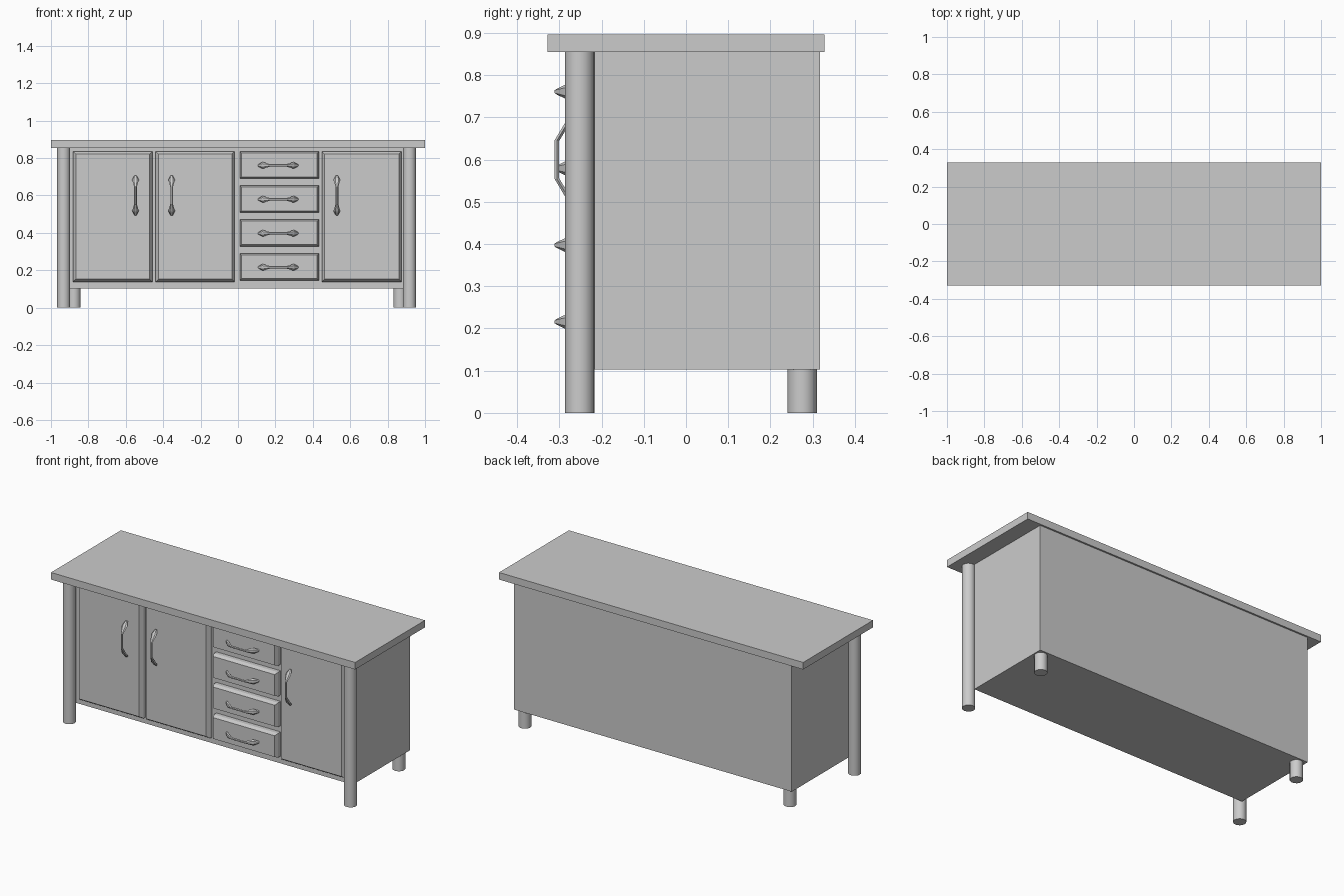
import bpy, bmesh, math
from mathutils import Vector

if "Cube" in bpy.data.objects:
    bpy.data.objects.remove(bpy.data.objects["Cube"])


def finish(name, bm, smooth=False):
    bmesh.ops.recalc_face_normals(bm, faces=bm.faces[:])
    mesh = bpy.data.meshes.new(name)
    bm.to_mesh(mesh)
    bm.free()
    ob = bpy.data.objects.new(name, mesh)
    bpy.context.collection.objects.link(ob)
    if smooth:
        bpy.ops.object.select_all(action='DESELECT')
        ob.select_set(True)
        bpy.context.view_layer.objects.active = ob
        bpy.ops.object.shade_smooth_by_angle(angle=math.radians(40))
    return ob


def loft(name, rings):
    # closed skin through rings of equal vertex count, capped at both ends
    bm = bmesh.new()
    loops = [[bm.verts.new(p) for p in ring] for ring in rings]
    n = len(loops[0])
    for a, b in zip(loops, loops[1:]):
        for i in range(n):
            j = (i + 1) % n
            bm.faces.new((a[i], a[j], b[j], b[i]))
    bm.faces.new(loops[0])
    bm.faces.new(loops[-1])
    return finish(name, bm)


def box(name, x0, x1, y0, y1, z0, z1):
    return loft(name, [[(x0, y0, z), (x1, y0, z), (x1, y1, z), (x0, y1, z)]
                       for z in (z0, z1)])


def post(name, x, y, height, r=0.035):
    bm = bmesh.new()
    bmesh.ops.create_cone(bm, cap_ends=True, segments=16, radius1=r, radius2=r, depth=height)
    bmesh.ops.translate(bm, verts=bm.verts[:], vec=(x, y, height / 2))
    return finish(name, bm, smooth=True)


def panel(name, x0, x1, z0, z1, front, inset, shoulder):
    # slab with chamfered front edges
    def rect(y, d):
        return [(x0 + d, y, z0 + d), (x1 - d, y, z0 + d),
                (x1 - d, y, z1 - d), (x0 + d, y, z1 - d)]
    return loft(name, [rect(BODY_FRONT + 0.005, 0), rect(front + shoulder, 0), rect(front, inset)])


def handle(name, x, z, vertical):
    # bowed pull: position along, depth y, half width
    half = [(0.105, -0.262, 0.007), (0.083, -0.283, 0.018), (0.045, -0.306, 0.007)]
    path = [(-t, y, w) for t, y, w in half] + half[::-1]
    slopes = [(0.7, -1), (0.55, -1), (0.25, -1)]
    normals = [Vector((-a, b)).normalized() for a, b in slopes]
    normals += [Vector((a, b)).normalized() for a, b in slopes[::-1]]
    rings = []
    for (t, y, w), n in zip(path, normals):
        ring = []
        for k in range(6):
            a = math.tau * k / 6
            u, v = w * math.cos(a), 0.006 * math.sin(a)
            s, yy = t + n.x * v, y + n.y * v
            ring.append((x + u, yy, z + s) if vertical else (x + s, yy, z + u))
        rings.append(ring)
    return loft(name, rings)


BODY_FRONT = -0.217

# Worktop and carcass
box("worktop", -1, 1, -0.328, 0.328, 0.855, 0.897)
box("cabinet_body", -0.918, 0.907, BODY_FRONT, 0.318, 0.103, 0.855)

# Full height front posts and short back feet
for side, fx, bx in (("left", -0.932, -0.877), ("right", 0.917, 0.866)):
    post("front_post_" + side, fx, -0.252, 0.855)
    post("back_foot_" + side, bx, 0.275, 0.11)

# Doors with vertical handles
for i, (x0, x1, hx) in enumerate([(-0.882, -0.458, -0.548),
                                  (-0.44, -0.018, -0.355),
                                  (0.448, 0.875, 0.529)], 1):
    panel(f"door_{i}", x0, x1, 0.138, 0.836, -0.255, 0.015, 0.022)
    handle(f"door_handle_{i}", hx, 0.6, True)

# Drawers with horizontal handles
for i in range(4):
    zc = 0.763 - 0.1817 * i
    panel(f"drawer_{i + 1}", 0.01, 0.432, zc - 0.072, zc + 0.072, -0.26, 0.009, 0.02)
    handle(f"drawer_handle_{i + 1}", 0.215, zc - 0.002, False)
